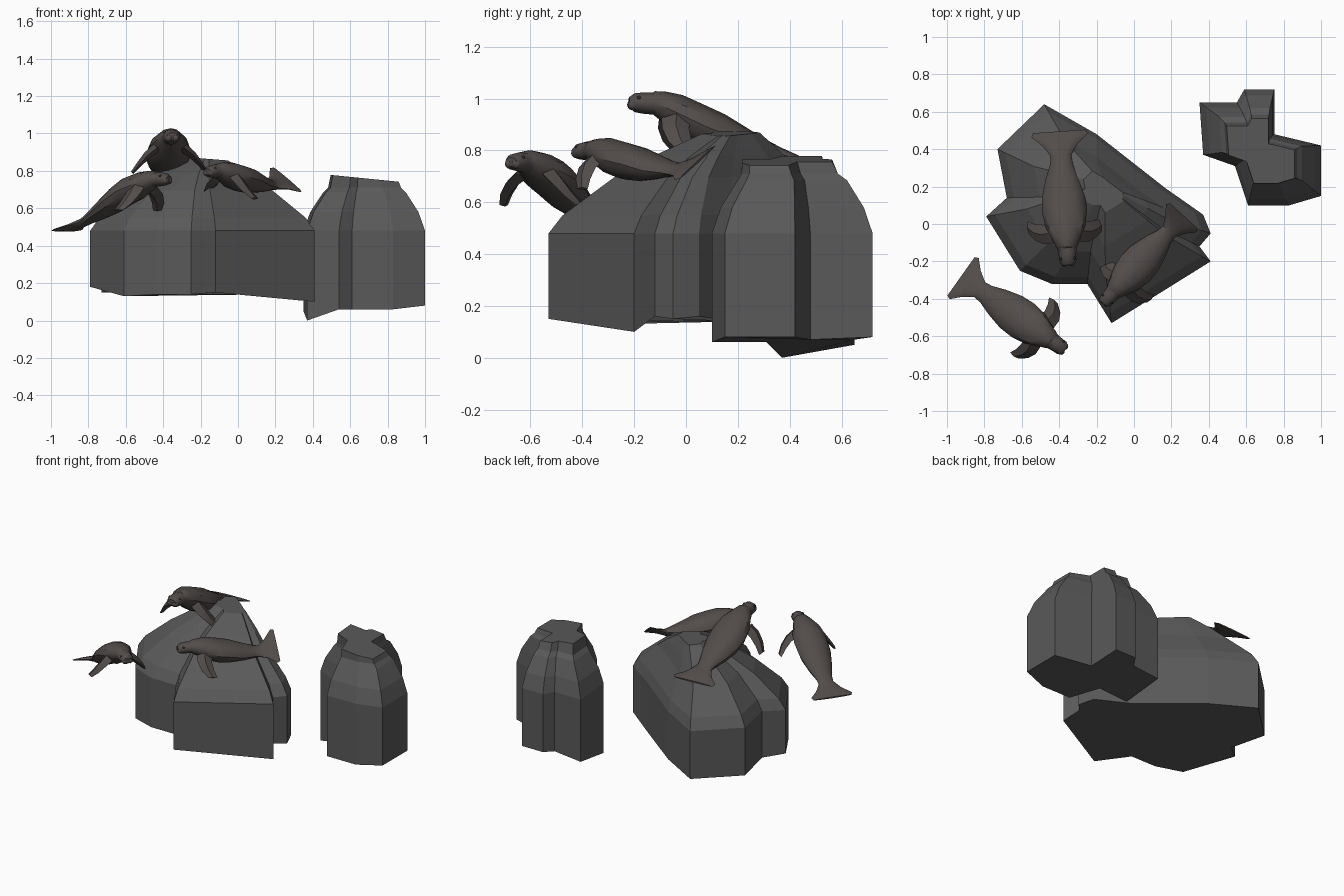
import bpy, bmesh, math
from mathutils import Vector

if "Cube" in bpy.data.objects:
    bpy.data.objects.remove(bpy.data.objects["Cube"])


def material(name, rgb):
    m = bpy.data.materials.new(name)
    m.diffuse_color = (*rgb, 1)
    m.use_nodes = True
    m.node_tree.nodes["Principled BSDF"].inputs["Base Color"].default_value = m.diffuse_color
    return m


ROCK = material("stone", (0.10, 0.10, 0.10))
SKIN = material("skin", (0.085, 0.072, 0.068))
EYE = material("eye", (0.03, 0.03, 0.03))


def loft(bm, rings):
    """Skin a list of equal-sized point rings and cap both ends."""
    vs = [[bm.verts.new(p) for p in r] for r in rings]
    n = len(vs[0])
    for a, b in zip(vs, vs[1:]):
        for i in range(n):
            j = (i + 1) % n
            bm.faces.new((a[i], a[j], b[j], b[i]))
    bm.faces.new(vs[0][::-1])
    bm.faces.new(vs[-1])


def finish(bm, name, mat, smooth=False):
    bmesh.ops.recalc_face_normals(bm, faces=bm.faces)
    me = bpy.data.meshes.new(name)
    bm.to_mesh(me)
    bm.free()
    ob = bpy.data.objects.new(name, me)
    bpy.context.collection.objects.link(ob)
    me.materials.append(mat)
    if smooth:
        bpy.ops.object.select_all(action='DESELECT')
        ob.select_set(True)
        bpy.context.view_layer.objects.active = ob
        bpy.ops.object.shade_smooth_by_angle(angle=math.radians(35))
    return ob


def rock(name, outline, centre, levels):
    """outline: (x, y, foot z); levels: (z, scale, shift x, shift y, tilt)."""
    bm = bmesh.new()
    cx, cy = centre
    rings = [[(x, y, z) for x, y, z in outline]]
    for z, s, dx, dy, tilt in levels:
        rings.append([(cx + dx + (x - cx) * s, cy + dy + (y - cy) * s,
                       z + tilt * (x - cx) * s) for x, y, _ in outline])
    loft(bm, rings)
    return finish(bm, name, ROCK)


# Rocks
rock("large_rock",
     [(-.48, .64, .15), (-.73, .40, .15), (-.68, .14, .16), (-.79, .04, .18),
      (-.61, -.25, .13), (-.44, -.32, .14), (-.25, -.32, .14), (-.12, -.53, .15),
      (.41, -.20, .10), (.35, -.12, .16), (.41, -.05, .15), (.37, .05, .16),
      (.17, .19, .14), (-.20, .48, .15)],
     (-.2, .15),
     [(.48, 1, 0, 0, 0), (.55, .92, 0, 0, 0), (.695, .63, 0, 0, 0),
      (.78, .43, .01, .02, 0), (.865, .19, .03, .04, -.08)])
rock("small_rock",
     [(.35, .65, .05), (.37, .37, .0), (.54, .31, .06), (.61, .10, .06),
      (.83, .10, .06), (1.0, .15, .08), (1.0, .42, .08), (.75, .48, .07),
      (.75, .72, .08), (.59, .72, .08), (.55, .65, .07)],
     (.68, .41),
     [(.48, 1, 0, 0, 0), (.58, .89, 0, 0, 0), (.685, .68, 0, 0, 0),
      (.71, .60, 0, -.01, 0), (.76, .56, 0, -.02, -.1)])

# Body stations nose to tail: t, half width, half height
BODY = [(0, .030, .020), (.03, .045, .036), (.085, .047, .042), (.13, .052, .042),
        (.14, .058, .048), (.20, .075, .064), (.29, .106, .082), (.40, .120, .085),
        (.52, .115, .078), (.65, .090, .056), (.76, .060, .035), (.82, .055, .026),
        (.90, .095, .018), (.97, .150, .011), (1, .140, .005)]
# Flipper stations: t, outward, drop, half chord, half thickness
FLIPPER = [(.25, .07, .02, .058, .018), (.24, .12, .06, .052, .015),
           (.26, .165, .11, .045, .010), (.30, .200, .155, .032, .006)]
KEYS = (0, .15, .4, .65, .82, 1)


def seal(name, nose, tail, heights, scale, twist=0):
    nose, tail = Vector((*nose, 0)), Vector((*tail, 0))
    back = (tail - nose).normalized()
    side = back.cross(Vector((0, 0, 1)))

    def height(t):
        for i in range(5):
            if t <= KEYS[i + 1]:
                u = (t - KEYS[i]) / (KEYS[i + 1] - KEYS[i])
                return heights[i] * (1 - u) + heights[i + 1] * u

    def at(t, out, up):
        return nose.lerp(tail, t) + side * out + Vector((0, 0, height(t) + up))

    # Body with fluke
    bm = bmesh.new()
    rings = []
    for t, w, h in BODY:
        roll = math.radians(twist) * max(0, (t - .5) / .5)
        ring = []
        for k in range(12):
            a = math.tau * k / 12
            o, u = w * scale * math.cos(a), h * scale * math.sin(a)
            ring.append(at(t, o * math.cos(roll) - u * math.sin(roll),
                           u * math.cos(roll) + o * math.sin(roll)))
        rings.append(ring)
    loft(bm, rings)
    finish(bm, name + "_body", SKIN, True)

    # Mirrored flippers
    bm = bmesh.new()
    for m in (-1, 1):
        rings = []
        for t, out, drop, c, th in FLIPPER:
            p = at(.25, m * out * scale, -drop * scale)
            p += back * (t - .25) * (tail - nose).length
            rings.append([p - back * c * scale,
                          p + Vector((0, 0, th)) + side * m * th,
                          p + back * c * scale,
                          p - Vector((0, 0, th)) - side * m * th])
        loft(bm, rings)
    finish(bm, name + "_flippers", SKIN, True)

    # Muzzle pads and eyes
    for part, t, out, up, r, mat in (("muzzle", .022, .018, -.008, .022, SKIN),
                                     ("eyes", .05, .036, .020, .008, EYE)):
        bm = bmesh.new()
        for m in (-1, 1):
            g = bmesh.ops.create_icosphere(bm, subdivisions=2, radius=r * scale)
            bmesh.ops.translate(bm, verts=g["verts"],
                                vec=at(t, m * out * scale, up * scale))
        finish(bm, name + "_" + part, mat, True)


# Three seals: one on top, one on the right slope, one at the left
seal("top_seal", (-.352, -.22), (-.40, .495),
     (.985, .98, .893, .825, .785, .745), 1.0)
seal("right_seal", (-.165, -.425), (.265, .045),
     (.795, .80, .76, .735, .725, .755), .85, -32)
seal("left_seal", (-.368, -.675), (-.925, -.28),
     (.755, .755, .69, .59, .525, .48), .9)
